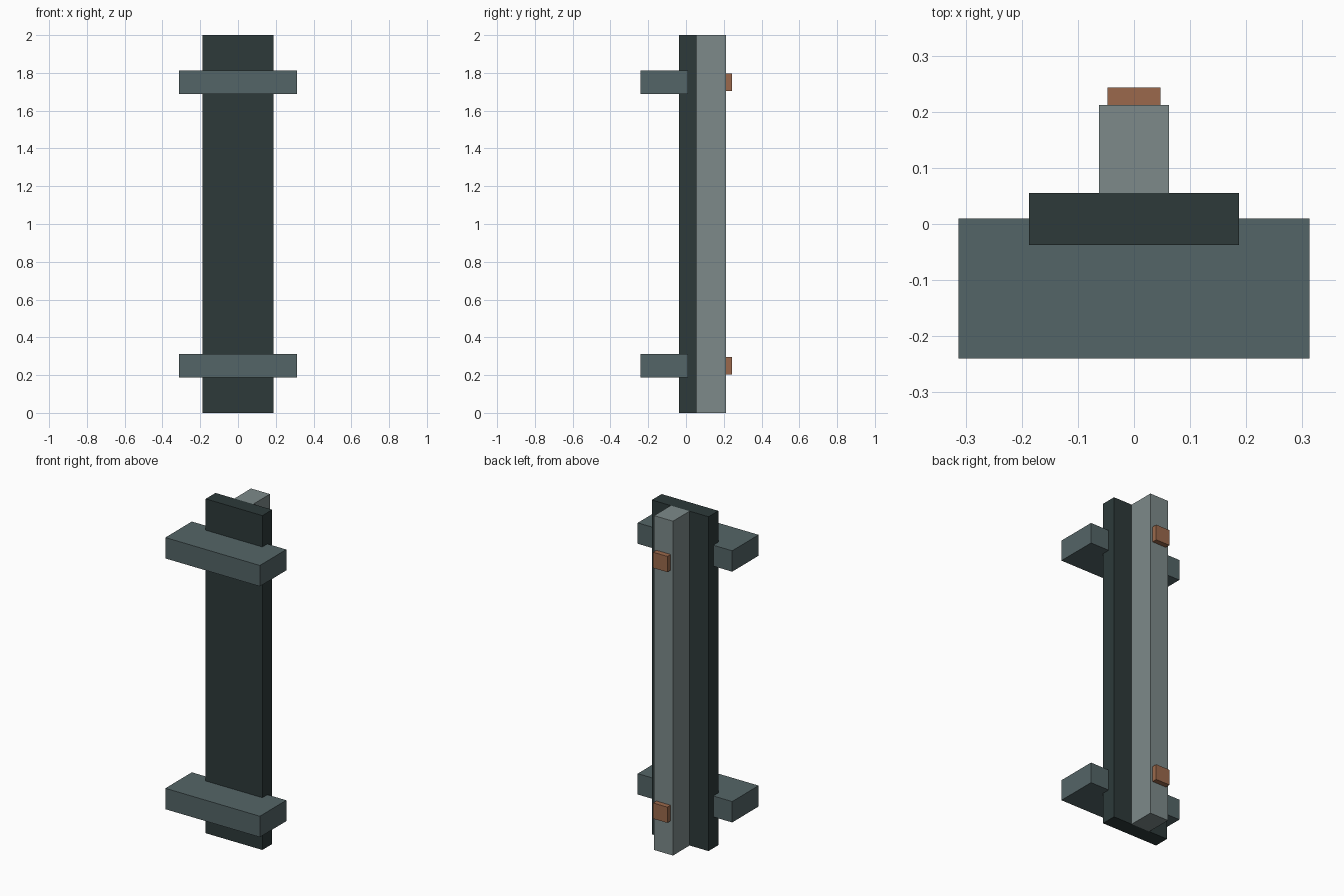
import bpy

if "Cube" in bpy.data.objects:
    bpy.data.objects.remove(bpy.data.objects["Cube"])


def linear(c):
    c /= 255
    return c / 12.92 if c <= 0.04045 else ((c + 0.055) / 1.055) ** 2.4


def material(name, r, g, b):
    m = bpy.data.materials.new(name)
    m.diffuse_color = (linear(r), linear(g), linear(b), 1)
    m.use_nodes = True
    m.node_tree.nodes["Principled BSDF"].inputs["Base Color"].default_value = m.diffuse_color
    return m


def box(name, mat, x, y, z):
    """Box from (min, max) ranges along each axis."""
    ranges = (x, y, z)
    bpy.ops.mesh.primitive_cube_add(size=1, location=[(a + b) / 2 for a, b in ranges])
    ob = bpy.context.object
    ob.name = name
    ob.scale = [b - a for a, b in ranges]
    bpy.ops.object.transform_apply(location=False, rotation=False, scale=True)
    ob.data.materials.append(mat)
    return ob


dark = material("dark slate", 45, 58, 58)
mid = material("slate", 84, 101, 103)
pale = material("pale grey", 125, 138, 138)
copper = material("copper", 155, 105, 76)

# Upright plate and the rib along its back
box("main_plate", dark, (-0.1875, 0.1875), (-0.0375, 0.055), (0, 2))
box("back_rib", pale, (-0.0625, 0.0625), (0.055, 0.2125), (0, 2))

# Crossbars wrapping the front, with a copper block behind each
for label, z in (("lower", 0.25), ("upper", 1.75)):
    box(label + "_crossbar", mid, (-0.3125, 0.3125), (-0.24, 0.01), (z - 0.0625, z + 0.0625))
    box(label + "_copper_block", copper, (-0.047, 0.047), (0.2125, 0.2435), (z - 0.047, z + 0.047))
